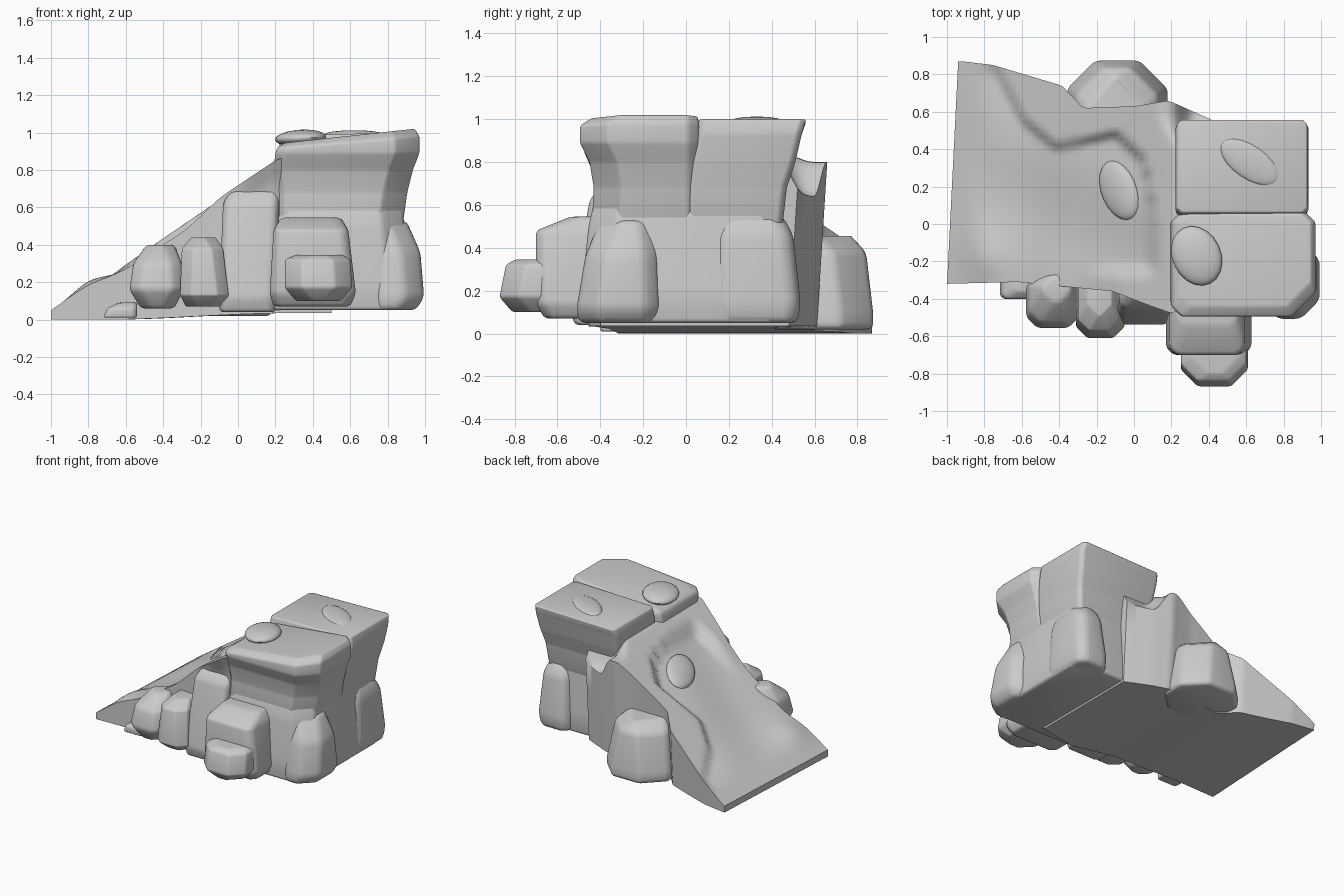
import bpy, bmesh, math
from mathutils import Vector

old = bpy.data.objects.get("Cube")
if old:
    bpy.data.objects.remove(old, do_unlink=True)

stone = bpy.data.materials.new("grey stone")
stone.use_nodes = True
grey = (0.6, 0.6, 0.6, 1)
stone.diffuse_color = grey
stone.node_tree.nodes["Principled BSDF"].inputs["Base Color"].default_value = grey


def finish(name, bm, bevel=0, angle=50):
    bmesh.ops.recalc_face_normals(bm, faces=bm.faces)
    mesh = bpy.data.meshes.new(name)
    bm.to_mesh(mesh)
    bm.free()
    mesh.materials.append(stone)
    ob = bpy.data.objects.new(name, mesh)
    bpy.context.collection.objects.link(ob)
    bpy.ops.object.select_all(action='DESELECT')
    ob.select_set(True)
    bpy.context.view_layer.objects.active = ob
    if bevel:
        mod = ob.modifiers.new("worn edges", 'BEVEL')
        mod.width, mod.segments, mod.limit_method = bevel, 3, 'NONE'
        bpy.ops.object.modifier_apply(modifier=mod.name)
    bpy.ops.object.shade_smooth_by_angle(angle=math.radians(angle))
    return ob


def loft(name, rings, bevel=0, angle=50):
    """Skin a list of equal closed rings and cap both ends."""
    bm = bmesh.new()
    loops = [[bm.verts.new(p) for p in ring] for ring in rings]
    n = len(loops[0])
    for a, b in zip(loops, loops[1:]):
        for i in range(n):
            bm.faces.new((a[i], a[(i + 1) % n], b[(i + 1) % n], b[i]))
    bm.faces.new(loops[0])
    bm.faces.new(loops[-1])
    return finish(name, bm, bevel, angle)


def rect(x0, x1, y0, y1, z, cut, corner, tilt=0):
    """Chamfered rectangle; corner is the front right chamfer, tilt raises the right end."""
    pts = [(x0 + cut, y0), (x1 - corner, y0), (x1, y0 + corner), (x1, y1 - cut),
           (x1 - cut, y1), (x0 + cut, y1), (x0, y1 - cut), (x0, y0 + cut)]
    return [(x, y, z + tilt * (x - x0) / (x1 - x0)) for x, y in pts]


def rock(name, levels, cut=0.06, bevel=0.03, corner=None):
    return loft(name, [rect(*lv[:5], cut, corner or cut, *lv[5:]) for lv in levels], bevel)


def lerp(x, table):
    if x <= table[0][0]:
        return table[0][1]
    for (a, u), (b, v) in zip(table, table[1:]):
        if x <= b:
            return u + (v - u) * (x - a) / (b - a)
    return table[-1][1]


def step(a, b, t):
    t = max(0, min(1, (t - a) / (b - a)))
    return t * t * (3 - 2 * t)


# Sloping ramp: edges, channel and ridge
FRONT = [(-.98, -.32), (-.6, -.31), (-.1, -.36), (.05, -.42), (.2, -.475), (.5, -.42)]
BACK = [(-.95, .87), (-.78, .85), (-.4, .74), (-.28, .62), (0, .63), (.18, .66), (.5, .52)]
RIDGE = [(-.76, .83), (-.6, .55), (-.42, .41), (-.1, .48), (.05, .34), (.12, .0)]


def ramp_z(x, y):
    z = min(.71 + .68 * x, .86 - .06 * step(.4, .6, y))
    z -= .16 * step(.19, .32, x) * step(.4, .55, y)
    r = lerp(x, RIDGE)
    floor = (1 - step(r - .03, r + .03, y)) * (1 - step(.07, .14, x))
    floor *= 1 - step(-.2, -.3, y) * step(-.3, -.05, x)
    z -= .06 * floor * step(-.9, -.5, x)
    z += .03 * math.exp(-((x + .78) / .1) ** 2 - ((y + .18) / .14) ** 2)
    z += .01 * math.sin(9 * y + 4 * x) * floor * step(-.95, -.7, x)
    return max(z, .015)


rings = []
for i in range(55):
    x = -.97 + 1.47 * i / 54
    f, b = lerp(x, FRONT), lerp(x, BACK)
    base = .035 * step(-.7, .3, x)
    zf, zb = ramp_z(x, f), ramp_z(x, b)
    # front wall is undercut near the cliff, back wall leans in toward the foot
    under = .07 * step(-.1, .15, x)
    ring = [(x, f + under * k, base + t * (zf - base))
            for t, k in ((0, .3), (.4, .7), (.8, 1), (.92, .4))]
    for j in range(41):
        y = f + (b - f) * j / 40
        ring.append((x, y, ramp_z(x, y)))
    for t in (.66, .33, 0):
        ring.append((x, b - .06 * zb * (1 - t), base + t * (zb - base)))
    skew = .05 * (1 - i / 54)
    rings.append([(px + skew * (py - .27), py, pz) for px, py, pz in ring])
loft("ramp", rings)

# Cliff block with a waist, flaring into two overhanging caps
rock("cliff", [(.12, .92, -.49, .47, .05), (.14, .92, -.485, .47, .2),
               (.16, .89, -.455, .45, .5), (.2, .875, -.42, .44, .65)], .08, .02, .12)
rock("front_cap", [(.2, .88, -.44, .06, .5), (.2, .905, -.43, .06, .68), (.19, .935, -.45, .06, .8),
                   (.2, .97, -.495, .06, .89), (.21, .97, -.495, .06, .92, .06),
                   (.25, .945, -.44, .055, .945, .075)], .05, .02, .13)
rock("back_cap", [(.25, .88, .0, .45, .5), (.24, .9, .0, .47, .68), (.23, .92, .02, .51, .8),
                  (.22, .935, .05, .54, .93), (.23, .925, .06, .56, .985, .015)], .025, .01)

# Boulders and buttresses round the foot
rock("left_boulder", [(-.52, -.34, -.5, -.27, .06), (-.58, -.29, -.56, -.27, .16),
                      (-.56, -.3, -.53, -.27, .3), (-.49, -.34, -.42, -.27, .4)])
rock("middle_boulder", [(-.28, -.08, -.54, -.27, .07), (-.31, -.05, -.61, -.27, .13),
                        (-.3, -.08, -.57, -.27, .38), (-.25, -.12, -.49, -.27, .44)])
rock("front_buttress", [(-.1, .2, -.52, -.3, .04), (-.1, .2, -.54, -.3, .12),
                        (-.08, .22, -.45, -.3, .62), (-.04, .22, -.4, -.3, .69)], .03, .02)
rock("large_boulder", [(.19, .6, -.66, -.3, .07), (.17, .63, -.7, -.3, .14),
                       (.19, .59, -.7, -.3, .48), (.23, .55, -.54, -.3, .545)], .04, .02)
rock("outer_boulder", [(.31, .55, -.81, -.5, .1), (.25, .61, -.87, -.5, .17),
                       (.25, .6, -.84, -.5, .32), (.31, .56, -.8, -.5, .345)], .09, .02)
rock("corner_boulder", [(.7, .95, -.5, -.13, .05), (.7, .995, -.51, -.12, .12),
                        (.7, .975, -.47, -.13, .36), (.68, .9, -.4, -.15, .53)], .07, .03, .1)
rock("right_buttress", [(.66, .92, .13, .52, .05), (.66, .935, .12, .535, .14),
                        (.68, .915, .13, .5, .46), (.7, .88, .16, .45, .55)], .05)
rock("back_boulder", [(-.35, .18, .4, .87, .02), (-.36, .18, .4, .875, .08),
                      (-.31, .13, .4, .84, .38), (-.25, .05, .4, .77, .455)], .15)
rock("low_ledge", [(-.72, -.54, -.4, -.25, .01), (-.7, -.54, -.4, -.25, .06),
                   (-.64, -.54, -.36, -.25, .09)], .02, .01)


# Flat worn pebbles, turned and then laid on the slope
def pebble(name, place, size, turn, pitch=0):
    bm = bmesh.new()
    bmesh.ops.create_uvsphere(bm, u_segments=20, v_segments=12, radius=1)
    for v in bm.verts:
        v.co = Vector((v.co.x * size[0], v.co.y * size[1], v.co.z * size[2]))
    ob = finish(name, bm)
    ob.rotation_mode = 'ZYX'
    ob.rotation_euler = (0, pitch, turn)
    ob.location = place


pebble("front_pebble", (.335, -.17, .97), (.13, .165, .045), .45, -.06)
pebble("back_pebble", (.62, .33, .99), (.18, .09, .022), -.6)
pebble("ramp_pebble", (-.08, .18, .605), (.11, .17, .035), .5, -.6)
